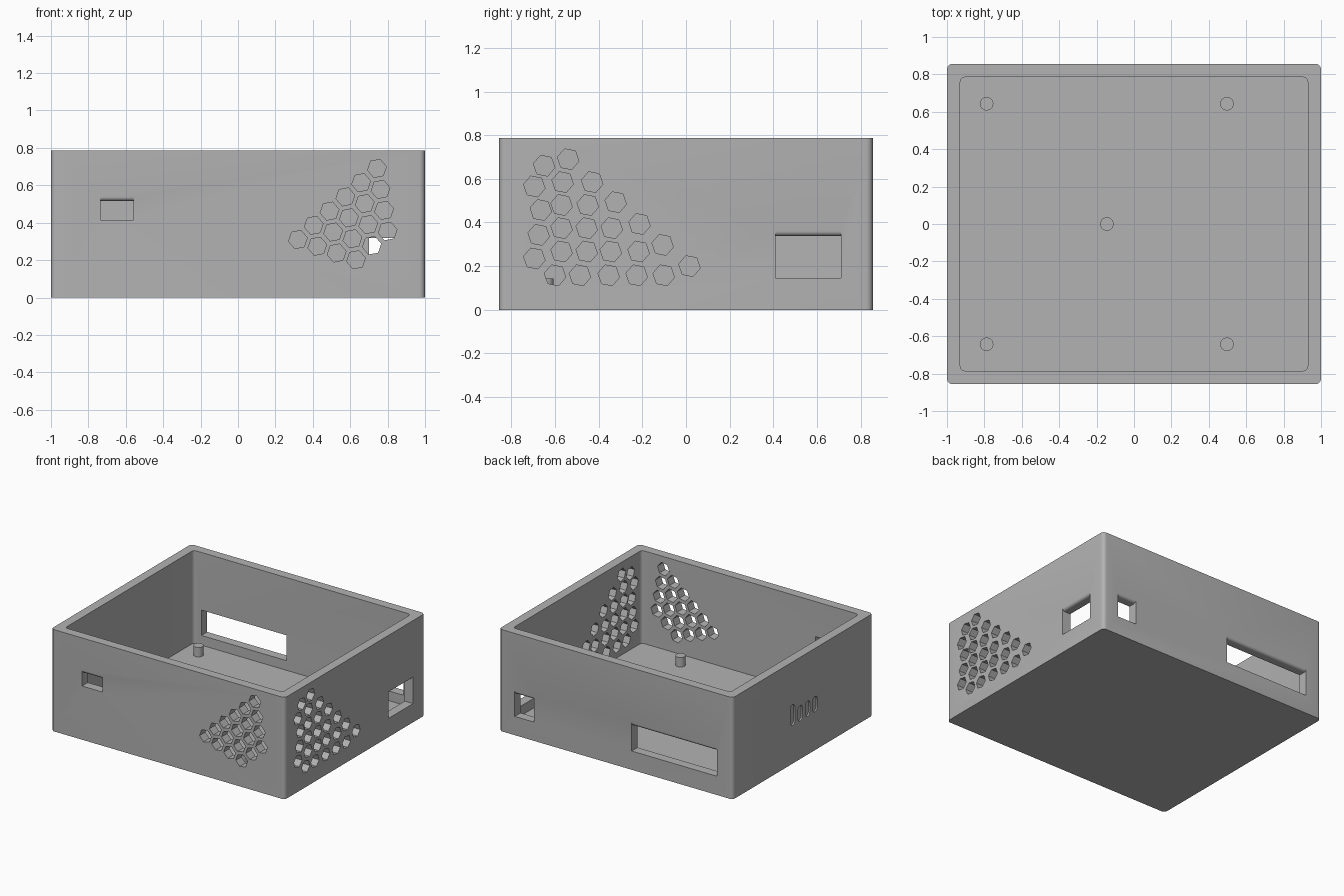
import bpy, bmesh, math

default = bpy.data.objects.get("Cube")
if default:
    bpy.data.objects.remove(default, do_unlink=True)

HX, HY, H = 1.0, 0.856, 0.787     # half width, half depth, height
WALL = 0.071
FLOOR = 0.07

# One plain grey material
grey = bpy.data.materials.new("plain_grey")
grey.use_nodes = True
COLOUR = (0.45, 0.45, 0.45, 1)
grey.diffuse_color = COLOUR
grey.node_tree.nodes["Principled BSDF"].inputs["Base Color"].default_value = COLOUR


def prism(bm, bottom, top):
    """Closed prism between two matching outlines."""
    a = [bm.verts.new(p) for p in bottom]
    b = [bm.verts.new(p) for p in top]
    n = len(a)
    bm.faces.new(a[::-1])
    bm.faces.new(b)
    for i in range(n):
        j = (i + 1) % n
        bm.faces.new((a[i], a[j], b[j], b[i]))


def finish(name, bm):
    bmesh.ops.recalc_face_normals(bm, faces=bm.faces)
    mesh = bpy.data.meshes.new(name)
    bm.to_mesh(mesh)
    bm.free()
    mesh.materials.append(grey)
    ob = bpy.data.objects.new(name, mesh)
    bpy.context.collection.objects.link(ob)
    return ob


def smooth(ob):
    bpy.ops.object.select_all(action='DESELECT')
    ob.select_set(True)
    bpy.context.view_layer.objects.active = ob
    bpy.ops.object.shade_smooth_by_angle(angle=math.radians(35))


def rounded_rect(hx, hy, r, steps=6):
    pts = []
    for k, (sx, sy) in enumerate(((1, 1), (-1, 1), (-1, -1), (1, -1))):
        for s in range(steps + 1):
            t = math.pi / 2 * (k + s / steps)
            pts.append((sx * (hx - r) + r * math.cos(t), sy * (hy - r) + r * math.sin(t)))
    return pts


def rounded_block(name, hx, hy, r, z0, z1):
    outline = rounded_rect(hx, hy, r)
    bm = bmesh.new()
    prism(bm, [(x, y, z0) for x, y in outline], [(x, y, z1) for x, y in outline])
    return finish(name, bm)


# Wall placement: position along the wall, height, depth inward from the outside
def front(u, z, d): return (u, d - HY, z)
def back(u, z, d): return (u, HY - d, z)
def right(u, z, d): return (HX - d, u, z)
def left(u, z, d): return (d - HX, u, z)


def window(bm, wall, u0, u1, z0, z1, r=0.022):
    """Rectangular opening whose outer top edge is rounded."""
    out, inn = -0.04, WALL + 0.04
    profile = [(out, z0), (inn, z0), (inn, z1 - r)]
    for s in range(7):
        t = math.pi / 2 * s / 6
        profile.append((r - r * math.sin(t), z1 - r * math.cos(t)))
    profile.append((out, z1))
    prism(bm, [wall(u0, z, d) for d, z in profile], [wall(u1, z, d) for d, z in profile])


def hexagon(bm, wall, u, z, turn, r=0.051):
    ring = [(u + r * math.cos(turn + k * math.pi / 3),
             z + r * math.sin(turn + k * math.pi / 3)) for k in range(6)]
    prism(bm, [wall(p, q, -0.04) for p, q in ring], [wall(p, q, WALL + 0.04) for p, q in ring])


def groove(bm, wall, u, z0, z1, r=0.027, depth=0.012):
    """Shallow upright slot with round ends."""
    ring = []
    for k in range(14):
        t = math.pi * (k if k < 7 else k - 1) / 6
        ring.append((u + r * math.cos(t), (z1 - r if k < 7 else z0 + r) + r * math.sin(t)))
    prism(bm, [wall(p, q, -0.04) for p, q in ring], [wall(p, q, depth) for p, q in ring])


cuts = bmesh.new()

# Windows
window(cuts, front, -0.735, -0.56, 0.415, 0.538)
window(cuts, right, 0.41, 0.71, 0.145, 0.36)
window(cuts, back, 0.70, 0.866, 0.145, 0.34)
window(cuts, back, -0.863, -0.135, 0.145, 0.363)

# Front vent: triangular honeycomb
for i in range(4):
    for j in range(i, 6):
        hexagon(cuts, front, 0.743 + 0.1035 * i - 0.0845 * j,
                0.69 - 0.036 * i - 0.076 * j, math.radians(11))

# Side vent: looser honeycomb, each row is a height with its hole positions
side_rows = (
    (0.66, (-0.65,)), (0.69, (-0.54,)),
    (0.565, (-0.695,)), (0.585, (-0.565, -0.43)),
    (0.457, (-0.665,)), (0.48, (-0.57, -0.45)), (0.493, (-0.322,)),
    (0.343, (-0.675,)), (0.374, (-0.57, -0.455, -0.34)), (0.393, (-0.213,)),
    (0.235, (-0.695,)), (0.267, (-0.57, -0.455, -0.345, -0.217)), (0.297, (-0.107,)),
    (0.158, (-0.60, -0.486, -0.354, -0.226, -0.102)), (0.20, (0.016,)),
)
for z, places in side_rows:
    for y in places:
        hexagon(cuts, right, y, z, math.radians(-11), 0.05)

# Shallow grooves on the plain side
for k in range(4):
    groove(cuts, left, 0.124 - 0.091 * k, 0.295, 0.455 if k == 0 else 0.415)

# Case: outer block, hollowed, then opened
case = rounded_block("case", HX, HY, 0.03, 0, H)
cavity = rounded_block("cavity_cutter", HX - WALL, HY - WALL, 0.025, FLOOR, H + 0.2)
openings = finish("opening_cutter", cuts)
for cutter in (cavity, openings):
    cutter.hide_render = True
    mod = case.modifiers.new(cutter.name, 'BOOLEAN')
    mod.operation = 'DIFFERENCE'
    mod.solver = 'EXACT'
    mod.object = cutter
shaped = bpy.data.meshes.new_from_object(
    case.evaluated_get(bpy.context.evaluated_depsgraph_get()))
case.modifiers.clear()
case.data = shaped
for cutter in (cavity, openings):
    bpy.data.objects.remove(cutter, do_unlink=True)
smooth(case)

# Floor pegs
spots = [(x, y) for x in (-0.788, 0.497) for y in (-0.643, 0.643)] + [(-0.145, 0)]
for n, (x, y) in enumerate(spots):
    bm = bmesh.new()
    ring = [(x + 0.036 * math.cos(k * math.tau / 32),
             y + 0.036 * math.sin(k * math.tau / 32)) for k in range(32)]
    prism(bm, [(p, q, FLOOR - 0.01) for p, q in ring], [(p, q, 0.143) for p, q in ring])
    smooth(finish(f"floor_peg_{n + 1}", bm))
